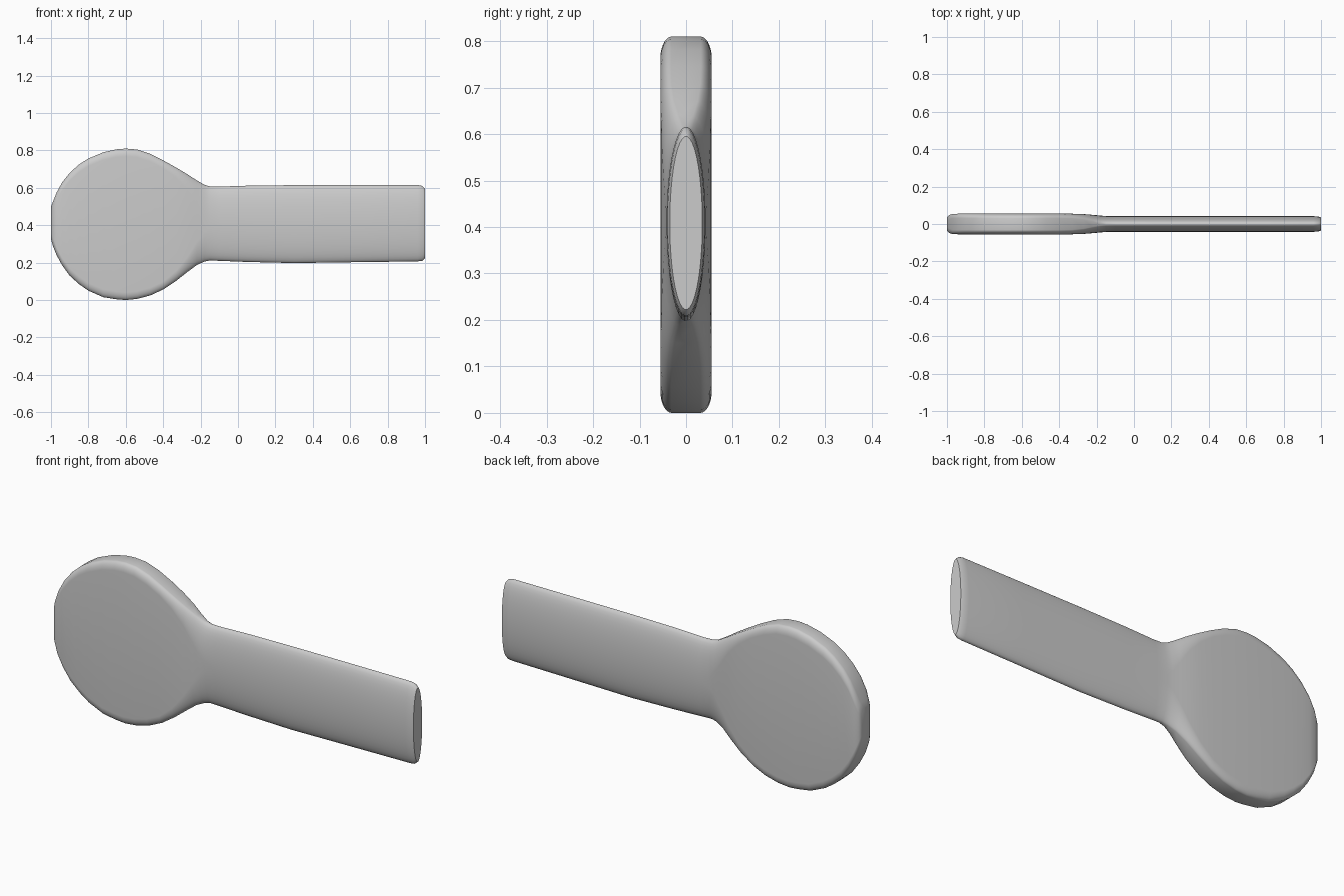
import bpy, bmesh
from math import sin, cos, tau, copysign

if "Cube" in bpy.data.objects:
    bpy.data.objects.remove(bpy.data.objects["Cube"])

# Stations along the length: x, top z, bottom z, half thickness, boxiness (1 = flat disc, 0 = ellipse)
STATIONS = [
    (-1.00, .50, .325, .035, 1), (-.99, .525, .29, .047, 1), (-.97, .575, .24, .054, 1),
    (-.94, .63, .185, .055, 1), (-.90, .68, .13, .055, 1), (-.85, .725, .085, .055, 1),
    (-.80, .757, .05, .055, 1), (-.72, .79, .015, .055, 1), (-.65, .806, .004, .055, 1),
    (-.60, .81, 0, .055, 1), (-.54, .805, .006, .055, 1), (-.47, .782, .024, .055, 1),
    (-.40, .747, .056, .055, 1), (-.33, .708, .103, .055, .95), (-.27, .672, .15, .053, .8),
    (-.22, .64, .187, .049, .5), (-.18, .617, .205, .045, .2), (-.15, .608, .211, .043, .05),
    (-.10, .607, .209, .042, 0), (.05, .612, .203, .042, 0), (.30, .615, .197, .042, 0),
    (.65, .616, .202, .042, 0), (.96, .616, .206, .042, 0), (.985, .611, .209, .040, 0),
    (1.00, .595, .222, .035, 0),
]
SEGMENTS = 40


def cross_section(x, top, bottom, t, box):
    """Blend between an ellipse and a rounded rectangle."""
    h, zc = (top - bottom) / 2, (top + bottom) / 2
    ry, rz = min(.025, t), min(.045, h)
    points = []
    for i in range(SEGMENTS):
        a = tau * (i + .5) / SEGMENTS
        c, s = cos(a), sin(a)
        by = copysign(t - ry, c) + ry * c
        bz = copysign(h - rz, s) + rz * s
        points.append((x, t * c * (1 - box) + by * box, zc + h * s * (1 - box) + bz * box))
    return points


# Round flat head flowing into an oval handle
bm = bmesh.new()
rings = [[bm.verts.new(p) for p in cross_section(*s)] for s in STATIONS]
for a, b in zip(rings, rings[1:]):
    for i in range(SEGMENTS):
        j = (i + 1) % SEGMENTS
        bm.faces.new((a[i], a[j], b[j], b[i]))

# End caps
bm.faces.new(rings[0])
bm.faces.new(rings[-1])
bmesh.ops.recalc_face_normals(bm, faces=bm.faces)

mesh = bpy.data.meshes.new("paddle")
bm.to_mesh(mesh)
bm.free()
paddle = bpy.data.objects.new("paddle", mesh)
bpy.context.collection.objects.link(paddle)
bpy.context.view_layer.objects.active = paddle
paddle.select_set(True)
bpy.ops.object.shade_smooth_by_angle(angle=.7)
